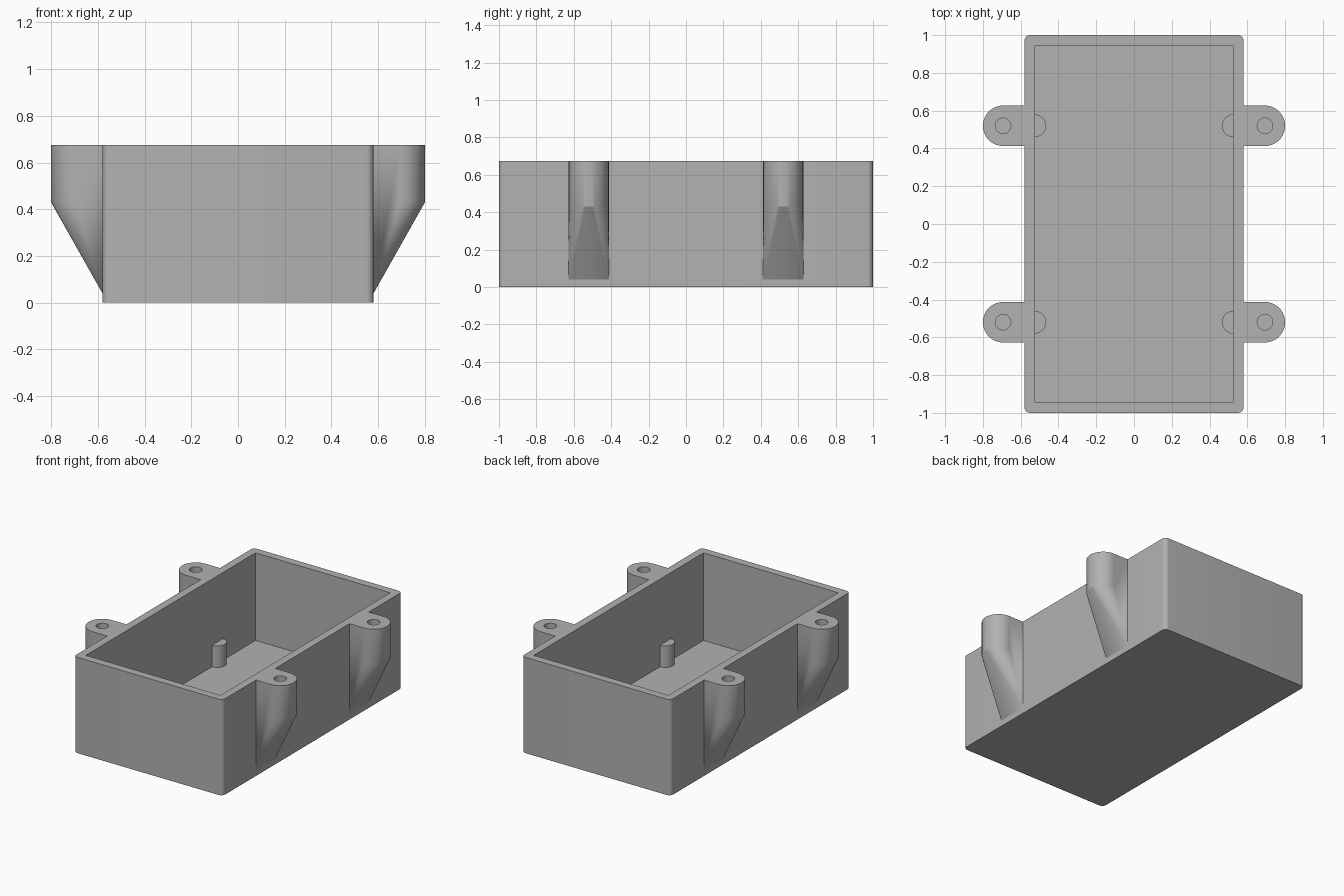
import bpy, bmesh, math

cube = bpy.data.objects.get("Cube")
if cube:
    bpy.data.objects.remove(cube, do_unlink=True)

HX, HY, H = 0.58, 1.0, 0.675        # tray half sizes and height
WALL, FLOOR = 0.055, 0.058
LUG_X, LUG_Y, LUG_R = 0.693, 0.52, 0.107
LUG_LOW, LUG_TOE = 0.43, 0.04       # where the taper starts and ends
SIDES = [(sx, sy) for sx in (-1, 1) for sy in (-1, 1)]

grey = bpy.data.materials.new("grey plastic")
grey.use_nodes = True
colour = (0.445, 0.445, 0.445, 1)
grey.diffuse_color = colour
grey.node_tree.nodes["Principled BSDF"].inputs["Base Color"].default_value = colour


def make(name, bm):
    bmesh.ops.recalc_face_normals(bm, faces=bm.faces)
    mesh = bpy.data.meshes.new(name)
    bm.to_mesh(mesh)
    bm.free()
    mesh.materials.append(grey)
    obj = bpy.data.objects.new(name, mesh)
    bpy.context.collection.objects.link(obj)
    return obj


def prism(name, outline, z0, z1):
    bm = bmesh.new()
    face = bm.faces.new([bm.verts.new((x, y, z0)) for x, y in outline])
    new = bmesh.ops.extrude_face_region(bm, geom=[face])["geom"]
    top = [v for v in new if isinstance(v, bmesh.types.BMVert)]
    bmesh.ops.translate(bm, verts=top, vec=(0, 0, z1 - z0))
    return make(name, bm)


def arc(cx, cy, r, start, sweep, n):
    return [(cx + r * math.cos(start + sweep * i / n),
             cy + r * math.sin(start + sweep * i / n)) for i in range(n + 1)]


def rectangle(hx, hy):
    return [(-hx, -hy), (hx, -hy), (hx, hy), (-hx, hy)]


def combine(target, other, operation):
    mod = target.modifiers.new(operation.lower(), "BOOLEAN")
    mod.operation, mod.solver, mod.object = operation, "EXACT", other
    bpy.context.view_layer.objects.active = target
    bpy.ops.object.modifier_apply(modifier=mod.name)
    bpy.data.objects.remove(other, do_unlink=True)


# Tray body with rounded vertical corners
R = 0.03
outline = []
for i, (sx, sy) in enumerate([(1, 1), (-1, 1), (-1, -1), (1, -1)]):
    outline += arc(sx * (HX - R), sy * (HY - R), R, i * math.pi / 2, math.pi / 2, 8)
tray = prism("tray", outline, 0, H)

# Mounting lugs: rounded ears that taper down to a straight toe on the wall
for sx, sy in SIDES:
    bm = bmesh.new()
    inner = HX - 0.02
    ear = arc(LUG_X, 0, LUG_R, -math.pi / 2, math.pi, 32)
    ear += [(inner, LUG_R), (inner, -LUG_R)]
    points = [(x, y, z) for x, y in ear for z in (LUG_LOW, H)]
    points += [(x, y, LUG_TOE) for x in (inner, HX) for y in (-LUG_R, LUG_R)]
    for x, y, z in points:
        bm.verts.new((sx * x, sy * LUG_Y + y, z))
    bmesh.ops.convex_hull(bm, input=bm.verts)
    bmesh.ops.dissolve_limit(bm, angle_limit=0.001, verts=bm.verts, edges=bm.edges)
    combine(tray, make("lug", bm), "UNION")

# Cavity and blind screw holes
combine(tray, prism("cavity", rectangle(HX - WALL, HY - WALL), FLOOR, H + 0.1), "DIFFERENCE")
for sx, sy in SIDES:
    circle = arc(sx * LUG_X, sy * LUG_Y, 0.041, 0, 2 * math.pi, 32)[:-1]
    combine(tray, prism("hole", circle, 0.36, H + 0.1), "DIFFERENCE")

# Half-round support posts against the inside walls
parts = [tray]
for sx, sy in SIDES:
    start = math.pi / 2 if sx > 0 else -math.pi / 2
    half = arc(sx * (HX - WALL), sy * LUG_Y, 0.06, start, math.pi, 24)
    name = f"{'back' if sy > 0 else 'front'}_{'left' if sx > 0 else 'right'}_post"
    parts.append(prism(name, half, FLOOR, 0.21))

bpy.ops.object.select_all(action="DESELECT")
for obj in parts:
    obj.select_set(True)
bpy.context.view_layer.objects.active = tray
bpy.ops.object.shade_smooth_by_angle(angle=math.radians(25))
